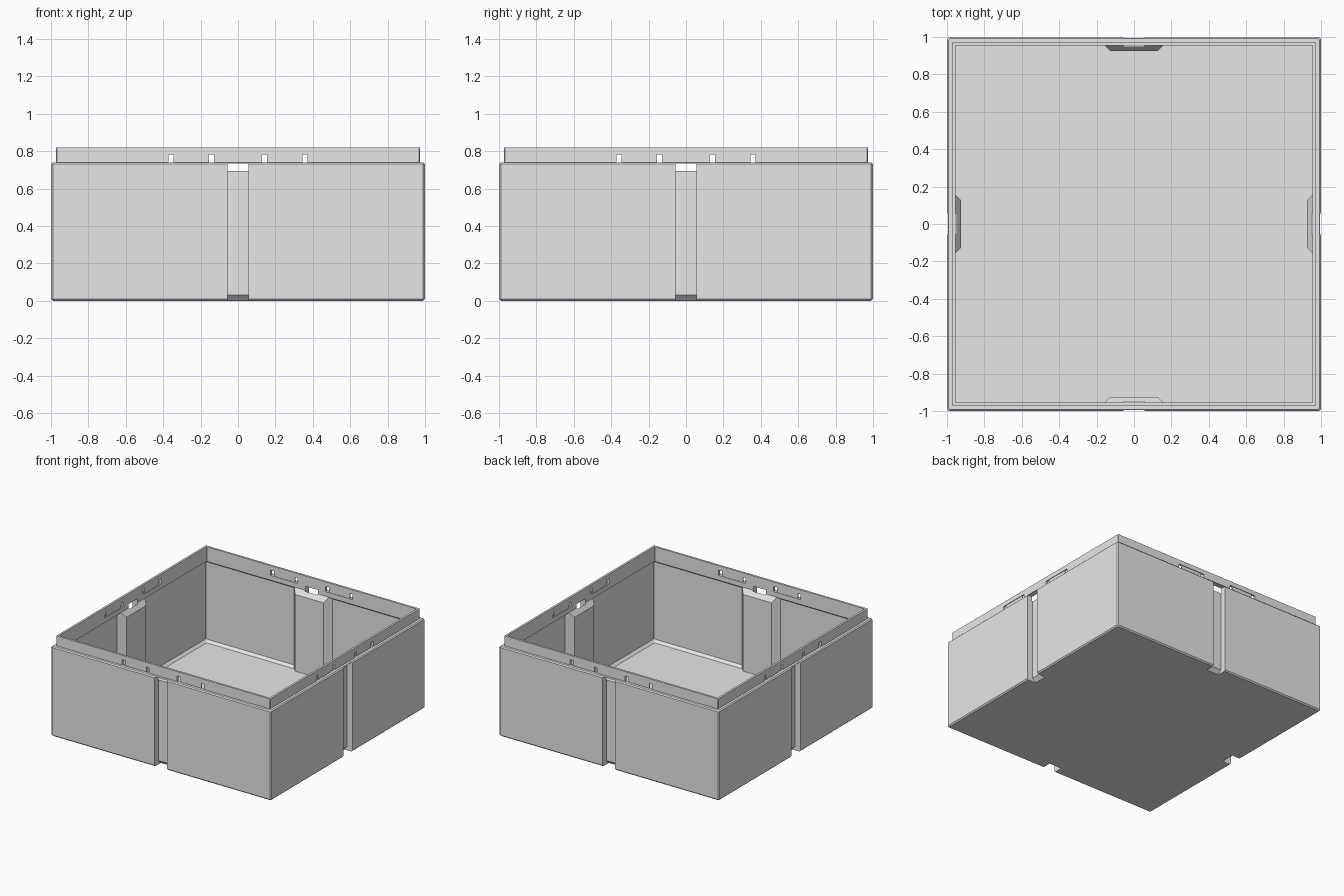
import bpy, bmesh, math
from mathutils import Matrix

cube = bpy.data.objects.get("Cube")
if cube:
    bpy.data.objects.remove(cube, do_unlink=True)

grey = bpy.data.materials.new("light grey plastic")
grey.use_nodes = True
grey.diffuse_color = (0.8, 0.8, 0.8, 1)
grey.node_tree.nodes["Principled BSDF"].inputs["Base Color"].default_value = (0.8, 0.8, 0.8, 1)


def finish(name, bm):
    bmesh.ops.recalc_face_normals(bm, faces=bm.faces[:])
    mesh = bpy.data.meshes.new(name)
    bm.to_mesh(mesh)
    bm.free()
    mesh.materials.append(grey)
    obj = bpy.data.objects.new(name, mesh)
    bpy.context.collection.objects.link(obj)
    return obj


def square_ring(bm, half, z, cut):
    """Square outline with slightly clipped corners."""
    a, b = half, half - cut
    pts = [(b, -a), (a, -b), (a, b), (b, a), (-b, a), (-a, b), (-a, -b), (-b, -a)]
    return [bm.verts.new((x, y, z)) for x, y in pts]


def loft(name, rings):
    bm = bmesh.new()
    loops = [square_ring(bm, *r) for r in rings]
    for lo, hi in zip(loops, loops[1:]):
        for i in range(len(lo)):
            j = (i + 1) % len(lo)
            bm.faces.new((lo[i], lo[j], hi[j], hi[i]))
    bm.faces.new(loops[0])
    bm.faces.new(loops[-1])
    return finish(name, bm)


def prism(bm, bottom, top):
    """Closed solid between two matching outlines."""
    lo = [bm.verts.new(p) for p in bottom]
    hi = [bm.verts.new(p) for p in top]
    for i in range(len(lo)):
        j = (i + 1) % len(lo)
        bm.faces.new((lo[i], lo[j], hi[j], hi[i]))
    bm.faces.new(lo)
    bm.faces.new(hi)


def box(bm, x0, x1, y0, y1, z0, z1):
    base = [(x0, y0), (x1, y0), (x1, y1), (x0, y1)]
    prism(bm, [(x, y, z0) for x, y in base], [(x, y, z1) for x, y in base])


def on_four_sides(name, build):
    """Build once for the back wall, then repeat around the box."""
    bm = bmesh.new()
    build(bm)
    source = bm.verts[:] + bm.edges[:] + bm.faces[:]
    for k in range(1, 4):
        copy = bmesh.ops.duplicate(bm, geom=source)["geom"]
        verts = [g for g in copy if isinstance(g, bmesh.types.BMVert)]
        bmesh.ops.rotate(bm, verts=verts, cent=(0, 0, 0),
                         matrix=Matrix.Rotation(k * math.pi / 2, 3, "Z"))
    return finish(name, bm)


def combine(target, tool, operation):
    mod = target.modifiers.new(tool.name, "BOOLEAN")
    mod.operation, mod.solver, mod.object = operation, "EXACT", tool
    bpy.context.view_layer.objects.active = target
    bpy.ops.object.modifier_apply(modifier=mod.name)
    bpy.data.objects.remove(tool, do_unlink=True)


# Open box: outer wall, shoulder, lip, thin inner wall and floor
WALL, LIP, LIP_IN = 0.975, 0.972, 0.955
tray = loft("box_body", [
    (0.99, 0, 0.01), (1, 0.01, 0.01), (1, 0.73, 0.01), (0.992, 0.738, 0.01),
    (LIP, 0.738, 0.003), (LIP, 0.82, 0.003), (LIP_IN, 0.82, 0.003),
    (LIP_IN, 0.7, 0.003), (WALL, 0.685, 0.003), (WALL, 0.05, 0.003),
    (LIP_IN, 0.03, 0.003)])


# Inner rib behind each groove, with splayed flanks and sloped top
def rib(bm):
    outline = [(-0.18, 0.98), (-0.128, 0.925), (0.128, 0.925), (0.18, 0.98)]
    prism(bm, [(x, y, 0.015) for x, y in outline],
          [(x, y, 0.66 + 1.4 * (y - 0.925)) for x, y in outline])


# Outer groove, undercut at the foot and open through the lip at the top
def groove(bm):
    profile = [(1.1, -0.01), (0.91, -0.01), (0.95, 0.03), (0.95, 0.735), (1.1, 0.735)]
    prism(bm, [(-0.057, y, z) for y, z in profile], [(0.057, y, z) for y, z in profile])


# Pair of latch windows in the lip
def windows(bm):
    for x in (-0.25, 0.25):
        box(bm, x - 0.122, x + 0.122, 0.9, 0.99, 0.739, 0.783)


combine(tray, on_four_sides("ribs", rib), "UNION")
combine(tray, on_four_sides("grooves", groove), "DIFFERENCE")
combine(tray, on_four_sides("windows", windows), "DIFFERENCE")


# Thin latch tab set in the middle of each window
def tabs(bm):
    for x in (-0.25, 0.25):
        box(bm, x - 0.095, x + 0.095, 0.959, 0.967, 0.736, 0.785)


on_four_sides("latch_tabs", tabs)
